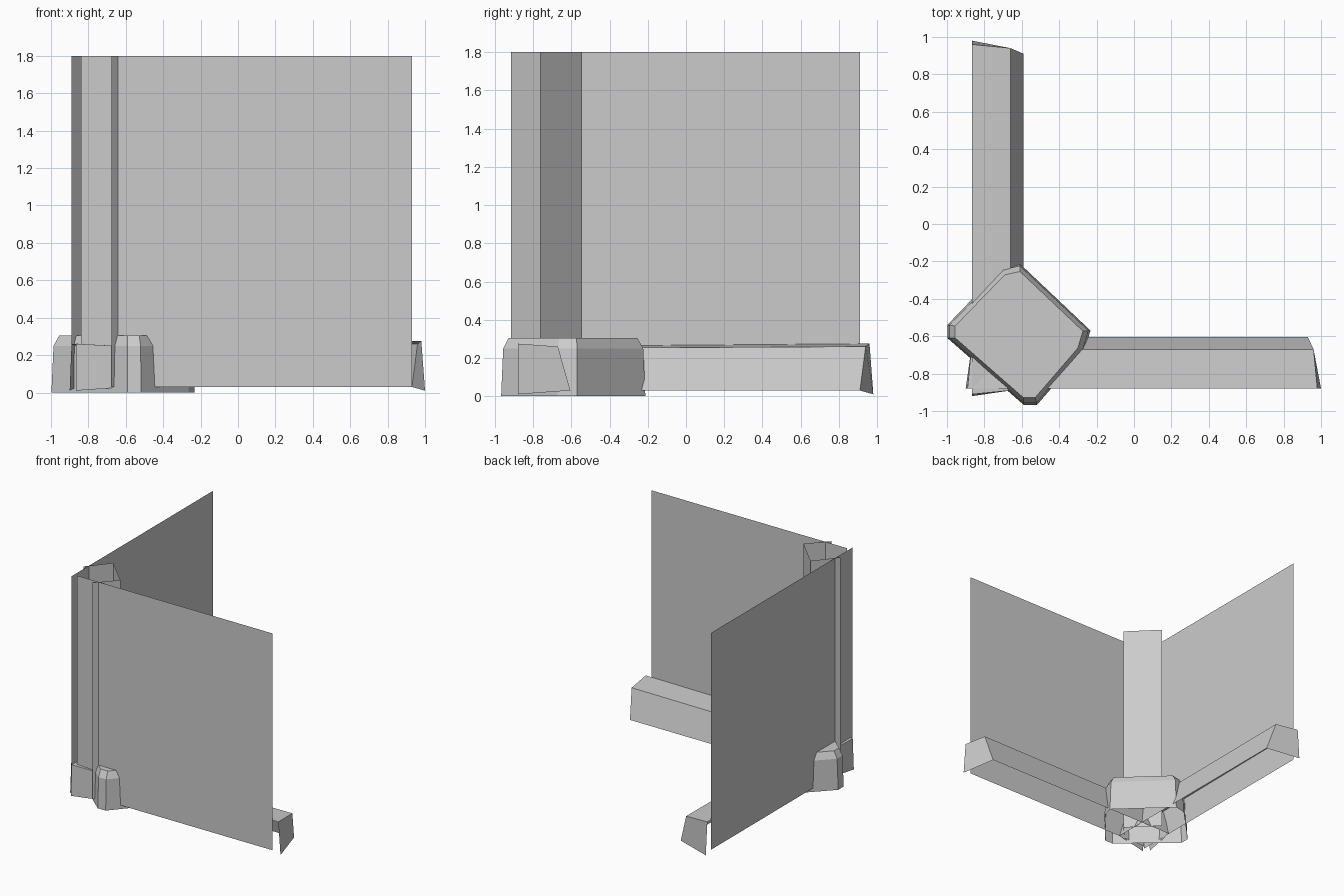
import bpy
import bmesh

# Remove the default cube only
cube = bpy.data.objects.get("Cube")
if cube:
    bpy.data.objects.remove(cube, do_unlink=True)

# Single stone colour
GREY = (0.6, 0.6, 0.6, 1.0)
mat = bpy.data.materials.new("stone_grey")
mat.use_nodes = True
mat.diffuse_color = GREY
for node in mat.node_tree.nodes:
    if node.type == 'BSDF_PRINCIPLED':
        node.inputs["Base Color"].default_value = GREY

TOP, FOOT = 1.80, 0.03


def finish(name, bm):
    bmesh.ops.recalc_face_normals(bm, faces=bm.faces)
    mesh = bpy.data.meshes.new(name)
    bm.to_mesh(mesh)
    bm.free()
    mesh.materials.append(mat)
    obj = bpy.data.objects.new(name, mesh)
    bpy.context.collection.objects.link(obj)
    return obj


def loft(name, rings, closed=False, cap_start=False, cap_end=False):
    """Bridge equal-length point rings with quads."""
    bm = bmesh.new()
    rows = [[bm.verts.new(p) for p in ring] for ring in rings]
    count = len(rows[0])
    for low, high in zip(rows, rows[1:]):
        for i in range(count if closed else count - 1):
            j = (i + 1) % count
            bm.faces.new((low[i], low[j], high[j], high[i]))
    if cap_start:
        bm.faces.new(rows[0])
    if cap_end:
        bm.faces.new(rows[-1])
    return finish(name, bm)


def upright(name, path):
    """Thin vertical sheet following a plan path."""
    return loft(name, [[(x, y, z) for x, y in path] for z in (FOOT, TOP)])


def plinth(name, outer, top_inner, low_inner, swap):
    """Plinth with sloped inner face, open against the wall and below.
    Each end is listed as (outer foot, outer top, inner top, inner foot)."""
    across = (outer, outer, top_inner, low_inner)
    ends = (((-0.90, -0.89, -0.87, -0.86), (0.01, 0.26, 0.25, FOOT)),
            ((1.00, 0.98, 0.96, 0.93), (0.01, 0.275, 0.26, FOOT)))
    shift = 0.02 if swap else 0.0
    rings = []
    for along, heights in ends:
        ring = []
        for a, c, z in zip(along, across, heights):
            a -= shift
            ring.append((c, a, z) if swap else (a, c, z))
        rings.append(ring)
    bm = bmesh.new()
    near, far = [[bm.verts.new(p) for p in ring] for ring in rings]
    for i in (1, 2):
        bm.faces.new((near[i], near[i + 1], far[i + 1], far[i]))
    bm.faces.new(near)
    bm.faces.new(far)
    return finish(name, bm)


# Wall panels
upright("front_wall", [(-0.84, -0.88), (0.93, -0.88)])
upright("side_wall", [(-0.865, -0.91), (-0.865, 0.91)])

# Corner pillar set diagonally, poking through both walls
upright("corner_pillar", [(-0.675, -0.915), (-0.53, -0.76),
                          (-0.745, -0.545), (-0.89, -0.72)])

# Plinths along the wall feet
plinth("front_plinth", -0.88, -0.67, -0.605, False)
plinth("side_plinth", -0.865, -0.66, -0.59, True)

# Corner stone: diamond block with cut corners and bevelled top
outline = [(-0.99, -0.61), (-0.99, -0.54), (-0.70, -0.24), (-0.61, -0.22),
           (-0.24, -0.57), (-0.27, -0.67), (-0.52, -0.96), (-0.59, -0.96)]
centre = (-0.61, -0.60)


def stone_ring(scale, z):
    return [(centre[0] + (x - centre[0]) * scale,
             centre[1] + (y - centre[1]) * scale, z) for x, y in outline]


loft("corner_stone",
     [stone_ring(1.02, 0.0), stone_ring(0.99, 0.25), stone_ring(0.91, 0.305)],
     closed=True, cap_end=True)
